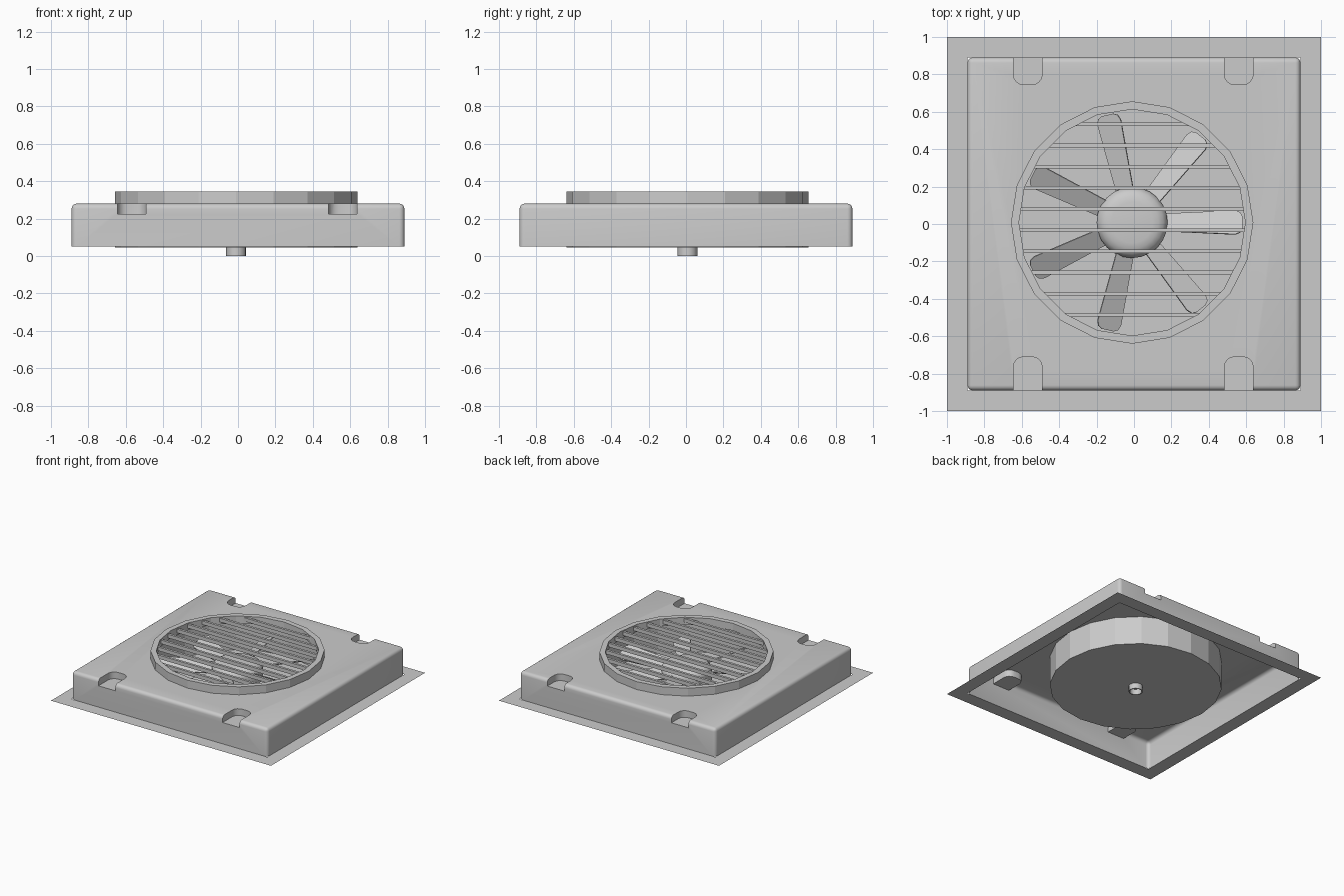
import bpy, bmesh
from math import sin, cos, pi, hypot, radians, sqrt
from mathutils import Matrix, Vector

if "Cube" in bpy.data.objects:
    bpy.data.objects.remove(bpy.data.objects["Cube"])

CX, CY = -0.01, 0.008      # fan axis
Z0, Z1 = 0.05, 0.28        # housing bottom and top


def finish(name, bm, smooth=False):
    bmesh.ops.recalc_face_normals(bm, faces=bm.faces)
    me = bpy.data.meshes.new(name)
    bm.to_mesh(me)
    bm.free()
    ob = bpy.data.objects.new(name, me)
    bpy.context.collection.objects.link(ob)
    bpy.ops.object.select_all(action='DESELECT')
    bpy.context.view_layer.objects.active = ob
    ob.select_set(True)
    if smooth:
        bpy.ops.object.shade_smooth_by_angle(angle=radians(35))
    return ob


def lathe(name, profile, n, smooth=False):
    bm = bmesh.new()
    rings = []
    for r, z in profile:
        if r == 0:
            rings.append([bm.verts.new((CX, CY, z))] * n)
        else:
            rings.append([bm.verts.new((CX + r * cos(2 * pi * i / n),
                                        CY + r * sin(2 * pi * i / n), z)) for i in range(n)])
    for a, b in zip(rings, rings[1:]):
        for i in range(n):
            j = (i + 1) % n
            bm.faces.new(list(dict.fromkeys((a[i], a[j], b[j], b[i]))))
    return finish(name, bm, smooth)


def prism(bm, outline, za, zb):
    f = bm.faces.new([bm.verts.new((x, y, za)) for x, y in outline])
    ext = bmesh.ops.extrude_face_region(bm, geom=[f])['geom']
    vs = [v for v in ext if isinstance(v, bmesh.types.BMVert)]
    bmesh.ops.translate(bm, verts=vs, vec=(0, 0, zb - za))


def box(bm, size, loc):
    bmesh.ops.create_cube(bm, size=1, matrix=Matrix.Translation(loc) @ Matrix.Diagonal((*size, 1)))


# housing block with rounded top and upright edges
bm = bmesh.new()
box(bm, (1.78, 1.78, Z1 - Z0), (0, 0, (Z0 + Z1) / 2))
edges = [e for e in bm.edges if max(v.co.z for v in e.verts) > Z1 - 0.01]
bmesh.ops.bevel(bm, geom=edges, offset=0.028, segments=4, profile=0.5, affect='EDGES')
housing = finish("housing", bm)

# cutters: four screw notches and the round fan opening
bm = bmesh.new()
for x in (-0.568, 0.56):
    for s, inner in ((1, 0.745), (-1, 0.71)):
        pts = [(x - 0.077, s * 1.0), (x + 0.077, s * 1.0)]
        for side in (1, -1):
            arc = [(x + side * (0.022 + 0.055 * cos(t * pi / 8)),
                    s * (inner + 0.055 - 0.055 * sin(t * pi / 8))) for t in range(5)]
            pts += arc if side == 1 else arc[::-1]
        prism(bm, pts, 0.225, 0.4)
prism(bm, [(CX + 0.648 * cos(i * pi / 10), CY + 0.648 * sin(i * pi / 10)) for i in range(20)], -0.1, 0.5)
cutter = finish("opening_cutter", bm)
cutter.hide_render = True

bpy.context.view_layer.objects.active = housing
mod = housing.modifiers.new("openings", 'BOOLEAN')
mod.operation = 'DIFFERENCE'
mod.solver = 'EXACT'
mod.object = cutter
bpy.ops.object.modifier_apply(modifier=mod.name)
bpy.data.objects.remove(cutter, do_unlink=True)

# leave the housing as a thin shell, open below
bm = bmesh.new()
bm.from_mesh(housing.data)
bm.normal_update()
dead = []
for f in bm.faces:
    c = f.calc_center_median()
    if c.z < Z0 + 0.001 or (abs(f.normal.z) < 0.1 and
                            all(hypot(v.co.x - CX, v.co.y - CY) < 0.655 for v in f.verts)):
        dead.append(f)
bmesh.ops.delete(bm, geom=dead, context='FACES')
bm.to_mesh(housing.data)
bm.free()
bpy.ops.object.select_all(action='DESELECT')
housing.select_set(True)
bpy.ops.object.shade_smooth_by_angle(angle=radians(35))

# flat mounting flange
bm = bmesh.new()
loops = [[bm.verts.new((sx * h, sy * h, Z0)) for sx, sy in ((-1, -1), (1, -1), (1, 1), (-1, 1))]
         for h in (0.89, 1.0)]
for i in range(4):
    j = (i + 1) % 4
    bm.faces.new((loops[0][i], loops[0][j], loops[1][j], loops[1][i]))
finish("flange", bm)

# drum with closed floor and a raised grille rim
lathe("drum", [(0, 0.046), (0.648, 0.046), (0.648, 0.345), (0.605, 0.345), (0.605, 0.285), (0.64, 0.28)], 20)

# grille slats
bm = bmesh.new()
for i in range(10):
    y = 0.533 - i * 0.1132
    half = sqrt(0.615 ** 2 - (y - CY) ** 2)
    box(bm, (2 * half, 0.02, 0.03), (CX, y, 0.32))
finish("grille_slats", bm)

# fan hub with rounded shoulder
hub = [(0.19, 0.12), (0.19, 0.2)]
hub += [(0.11 + 0.08 * cos(t * pi / 8), 0.2 + 0.06 * sin(t * pi / 8)) for t in range(1, 5)]
lathe("fan_hub", [(0, 0.12)] + hub + [(0, 0.265)], 24, True)

# seven pitched blades
bm = bmesh.new()
outline = [(0.13, -0.05), (0.55, -0.072), (0.578, -0.06), (0.59, -0.035),
           (0.59, 0.035), (0.578, 0.06), (0.55, 0.072), (0.13, 0.05)]
for i in range(7):
    first = len(bm.verts)
    prism(bm, outline, -0.004, 0.004)
    bm.verts.ensure_lookup_table()
    m = (Matrix.Translation((CX, CY, 0.19)) @ Matrix.Rotation(2 * pi * i / 7, 4, 'Z')
         @ Matrix.Rotation(radians(-28), 4, 'X'))
    bmesh.ops.transform(bm, matrix=m, verts=bm.verts[first:])
finish("fan_blades", bm)

# open shaft sleeve under the drum
lathe("shaft", [(0.053, 0.12), (0.053, 0.0), (0.045, 0.0), (0.045, 0.046)], 16, True)
